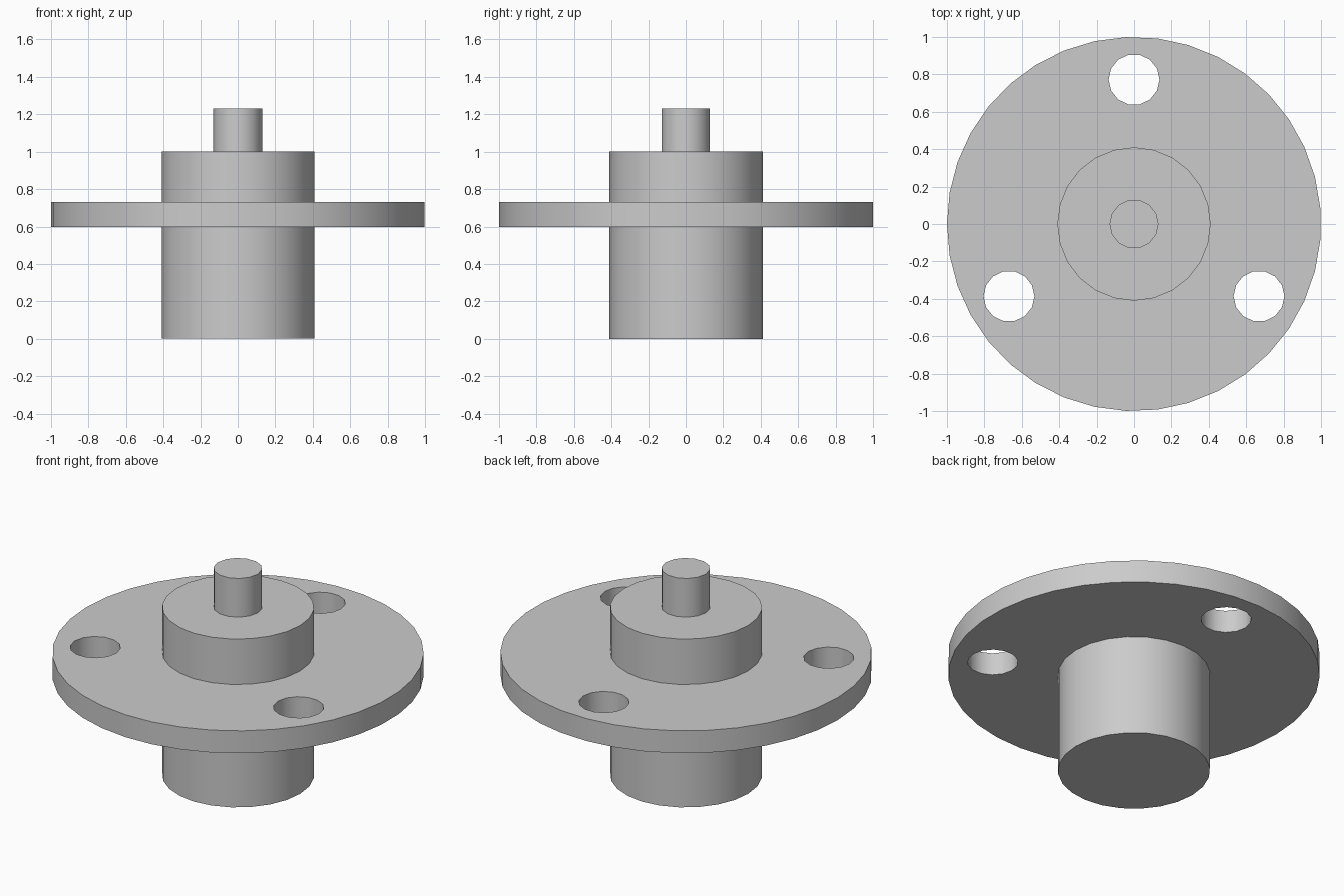
import bpy
from math import radians, sin, cos, pi

cube = bpy.data.objects.get("Cube")
if cube:
    bpy.data.objects.remove(cube, do_unlink=True)

GREY = (0.6, 0.6, 0.6, 1.0)
metal = bpy.data.materials.new("plain_grey")
metal.use_nodes = True
metal.diffuse_color = GREY
metal.node_tree.nodes["Principled BSDF"].inputs["Base Color"].default_value = GREY


def cylinder(name, radius, bottom, top, sides, x=0.0, y=0.0):
    """Upright cylinder between two heights, first corner facing -x."""
    bpy.ops.mesh.primitive_cylinder_add(
        vertices=sides, radius=radius, depth=top - bottom,
        location=(x, y, (bottom + top) / 2), rotation=(0, 0, pi / 2))
    obj = bpy.context.object
    obj.name = name
    obj.data.materials.append(metal)
    return obj


def smooth(obj):
    bpy.ops.object.select_all(action='DESELECT')
    obj.select_set(True)
    bpy.context.view_layer.objects.active = obj
    bpy.ops.object.shade_smooth_by_angle(angle=radians(35))


# Main body running through the flange, and the pin on top
body = cylinder("body", 0.41, 0.0, 1.0, 24)
pin = cylinder("top_pin", 0.131, 0.98, 1.23, 14)

# Round flange with three evenly spaced bolt holes
flange = cylinder("flange", 1.0, 0.597, 0.73, 37)
for i in range(3):
    angle = pi / 2 + i * 2 * pi / 3
    cutter = cylinder("hole_cutter", 0.136, 0.5, 0.85, 14,
                      0.772 * cos(angle), 0.772 * sin(angle))
    cutter.hide_render = True
    cut = flange.modifiers.new("bolt_hole", 'BOOLEAN')
    cut.operation = 'DIFFERENCE'
    cut.solver = 'EXACT'
    cut.object = cutter
    bpy.context.view_layer.objects.active = flange
    bpy.ops.object.modifier_apply(modifier=cut.name)
    bpy.data.objects.remove(cutter, do_unlink=True)

for part in (body, pin, flange):
    smooth(part)
